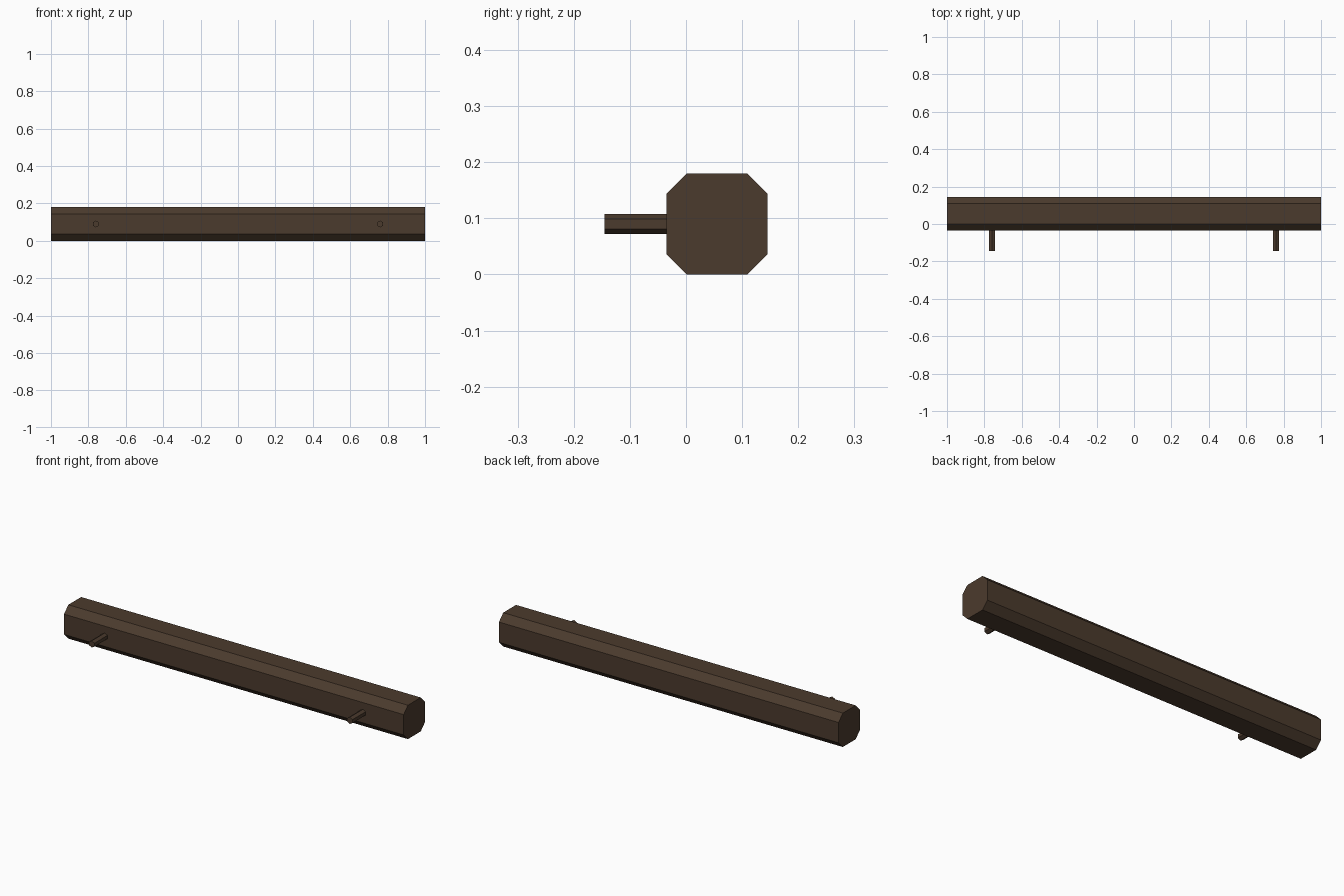
import bpy
import math
from mathutils import Matrix

if "Cube" in bpy.data.objects:
    bpy.data.objects.remove(bpy.data.objects["Cube"])

wood = bpy.data.materials.new("dark brown wood")
wood.diffuse_color = (0.071, 0.043, 0.026, 1)
wood.use_nodes = True
wood.node_tree.nodes["Principled BSDF"].inputs["Base Color"].default_value = wood.diffuse_color

SIZE, CHAMFER = 0.18, 0.036
CENTRE_Y, CENTRE_Z = 0.055, 0.09
FRONT_Y = CENTRE_Y - SIZE / 2
PEG_TIP_Y = -0.145


def add_prism(name, profile, length, matrix):
    """Extrude a closed 2D profile along local z, centred, then place it."""
    n = len(profile)
    verts = [(a, b, s * length / 2) for s in (-1, 1) for a, b in profile]
    faces = [tuple(reversed(range(n))), tuple(range(n, 2 * n))]
    faces += [(i, (i + 1) % n, n + (i + 1) % n, n + i) for i in range(n)]
    mesh = bpy.data.meshes.new(name)
    mesh.from_pydata(verts, [], faces)
    mesh.transform(matrix)
    mesh.materials.append(wood)
    obj = bpy.data.objects.new(name, mesh)
    bpy.context.collection.objects.link(obj)


# Beam: square section with chamfered long edges, running along x
h, c = SIZE / 2, SIZE / 2 - CHAMFER
section = [(h, -c), (h, c), (c, h), (-c, h), (-h, c), (-h, -c), (-c, -h), (c, -h)]
add_prism("beam", section, 2.0,
          Matrix.Translation((0, CENTRE_Y, CENTRE_Z)) @ Matrix.Rotation(math.pi / 2, 4, 'Y'))

# Pegs: hexagonal, point up, sticking out of the front face
hexagon = [(0.018 * math.sin(i * math.pi / 3), -0.018 * math.cos(i * math.pi / 3))
           for i in range(6)]
peg_length = FRONT_Y - PEG_TIP_Y + 0.005
for side, x in (("left", -0.76), ("right", 0.76)):
    add_prism(side + "_peg", hexagon, peg_length,
              Matrix.Translation((x, PEG_TIP_Y + peg_length / 2, CENTRE_Z))
              @ Matrix.Rotation(math.pi / 2, 4, 'X'))
